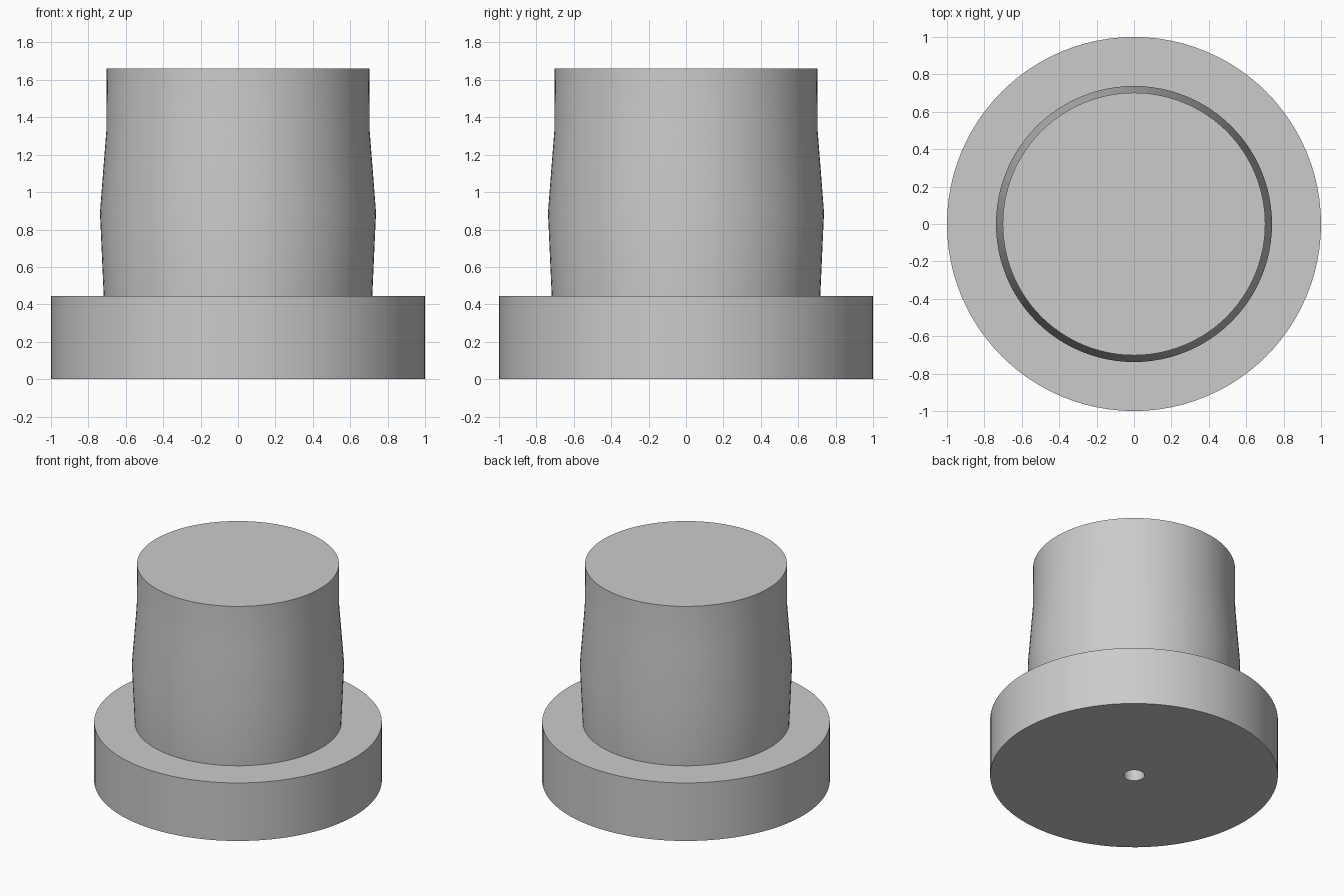
import bpy
import bmesh
import math

SEGMENTS = 96

cube = bpy.data.objects.get("Cube")
if cube:
    bpy.data.objects.remove(cube, do_unlink=True)

# Single plain grey
grey = bpy.data.materials.new("plain grey")
grey.use_nodes = True
colour = (0.6, 0.6, 0.6, 1)
grey.diffuse_color = colour
grey.node_tree.nodes["Principled BSDF"].inputs["Base Color"].default_value = colour


def lathe(name, profile, material):
    """Revolve a (radius, height) profile about z; both ends lie on the axis."""
    bm = bmesh.new()
    verts = [bm.verts.new((r, 0, z)) for r, z in profile]
    edges = [bm.edges.new(pair) for pair in zip(verts, verts[1:])]
    bmesh.ops.spin(bm, geom=verts + edges, cent=(0, 0, 0), axis=(0, 0, 1),
                   angle=math.tau, steps=SEGMENTS)
    bmesh.ops.remove_doubles(bm, verts=bm.verts[:], dist=0.0001)
    bmesh.ops.recalc_face_normals(bm, faces=bm.faces[:])
    mesh = bpy.data.meshes.new(name)
    bm.to_mesh(mesh)
    bm.free()
    mesh.materials.append(material)
    obj = bpy.data.objects.new(name, mesh)
    bpy.context.collection.objects.link(obj)
    return obj


bore = [(0, 0.9), (0.073, 0.9), (0.073, 0)]
flange = [(1, 0), (1, 0.445)]
barrel = [(0.718, 0.445), (0.738, 0.89), (0.704, 1.33), (0.702, 1.66), (0, 1.66)]

# Flanged plug with a bulging barrel and a blind bore underneath
plug = lathe("flanged_plug", bore + flange + barrel, grey)
bpy.ops.object.select_all(action="DESELECT")
plug.select_set(True)
bpy.context.view_layer.objects.active = plug
bpy.ops.object.shade_smooth_by_angle(angle=math.radians(30))
